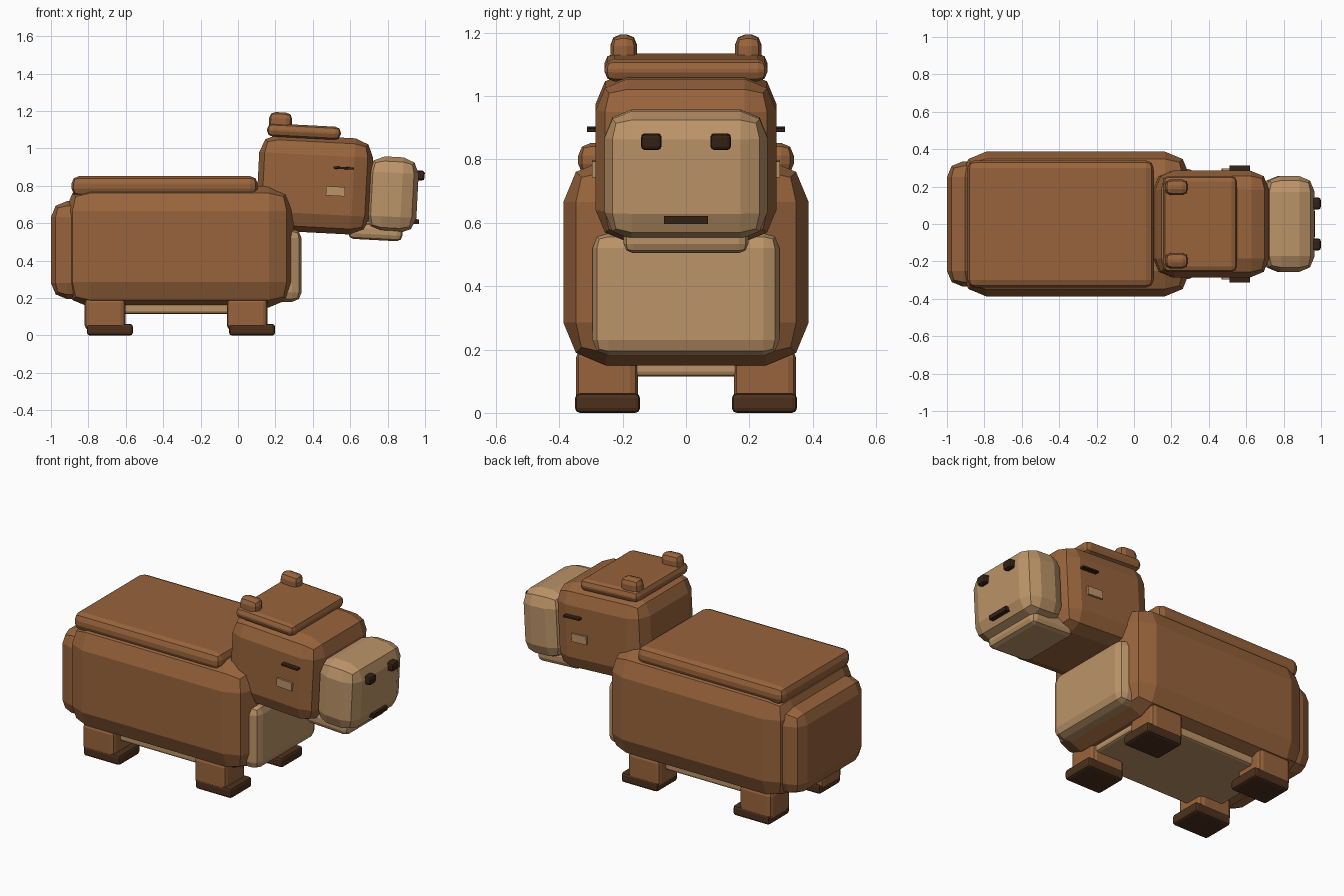
import bpy, math

if "Cube" in bpy.data.objects:
    bpy.data.objects.remove(bpy.data.objects["Cube"])


def srgb(r, g, b):
    return tuple(((c / 255 + 0.055) / 1.055) ** 2.4 for c in (r, g, b)) + (1,)


def material(name, *rgb):
    m = bpy.data.materials.new(name)
    m.diffuse_color = srgb(*rgb)
    m.use_nodes = True
    m.node_tree.nodes["Principled BSDF"].inputs["Base Color"].default_value = m.diffuse_color
    return m


brown = material("brown_fur", 152, 100, 60)
tan = material("tan_fur", 188, 148, 104)
hoof = material("dark_brown_foot", 76, 48, 28)
dark = material("near_black_brown", 52, 34, 20)


def block(name, x, y, z, mat, bevel, tilt=0.0, segments=2):
    """Bevelled box from (min, max) ranges, tilted about the y axis in degrees."""
    bpy.ops.mesh.primitive_cube_add(size=1, location=[(a + b) / 2 for a, b in (x, y, z)])
    ob = bpy.context.object
    ob.name = name
    ob.scale = [b - a for a, b in (x, y, z)]
    bpy.ops.object.transform_apply(location=False, rotation=False, scale=True)
    ob.rotation_euler.y = math.radians(tilt)
    ob.data.materials.append(mat)
    if bevel:
        mod = ob.modifiers.new("rounded_edges", "BEVEL")
        mod.width = bevel
        mod.segments = segments
        mod.limit_method = "NONE"
    return ob


def pair(name, x, y, z, mat, bevel, tilt=0.0):
    """The same block on both sides of the body."""
    block(name + "_right", x, (-y[1], -y[0]), z, mat, bevel, tilt)
    block(name + "_left", x, y, z, mat, bevel, tilt)


# Torso
block("body", (-0.925, 0.30), (-0.387, 0.387), (0.15, 0.80), brown, 0.135)
block("rump", (-1.0, -0.72), (-0.335, 0.335), (0.195, 0.718), brown, 0.085)
block("back_plate", (-0.89, 0.105), (-0.34, 0.34), (0.745, 0.852), brown, 0.04)
block("chest", (0.08, 0.34), (-0.295, 0.295), (0.18, 0.57), tan, 0.05)
block("belly", (-0.76, 0.14), (-0.28, 0.28), (0.115, 0.22), tan, 0.015)

# Head
HEAD_TILT = 3
block("head", (0.105, 0.715), (-0.285, 0.285), (0.55, 1.065), brown, 0.10, HEAD_TILT)
block("brow_plate", (0.155, 0.55), (-0.257, 0.257), (1.055, 1.125), brown, 0.03, HEAD_TILT)
block("snout", (0.69, 0.96), (-0.257, 0.257), (0.55, 0.955), tan, 0.085, HEAD_TILT)
block("jaw", (0.59, 0.88), (-0.197, 0.197), (0.51, 0.60), tan, 0.03, HEAD_TILT)
block("mouth", (0.92, 0.968), (-0.07, 0.07), (0.597, 0.622), dark, 0, HEAD_TILT)
pair("ear", (0.165, 0.288), (0.155, 0.238), (1.07, 1.193), brown, 0.032, HEAD_TILT)
pair("nostril", (0.93, 0.998), (0.077, 0.142), (0.83, 0.882), dark, 0.013, HEAD_TILT)
pair("eye", (0.51, 0.62), (0.27, 0.313), (0.889, 0.901), dark, 0.003, HEAD_TILT)
pair("cheek", (0.47, 0.572), (0.27, 0.297), (0.746, 0.796), tan, 0, HEAD_TILT)

# Legs and feet
for name, cx in (("front", 0.05), ("back", -0.71)):
    pair(name + "_leg", (cx - 0.11, cx + 0.108), (0.152, 0.347), (0.03, 0.17 + 0.03), brown, 0.025)
    pair(name + "_foot", (cx - 0.098, cx + 0.148), (0.145, 0.35), (0.0, 0.062), hoof, 0.015)
